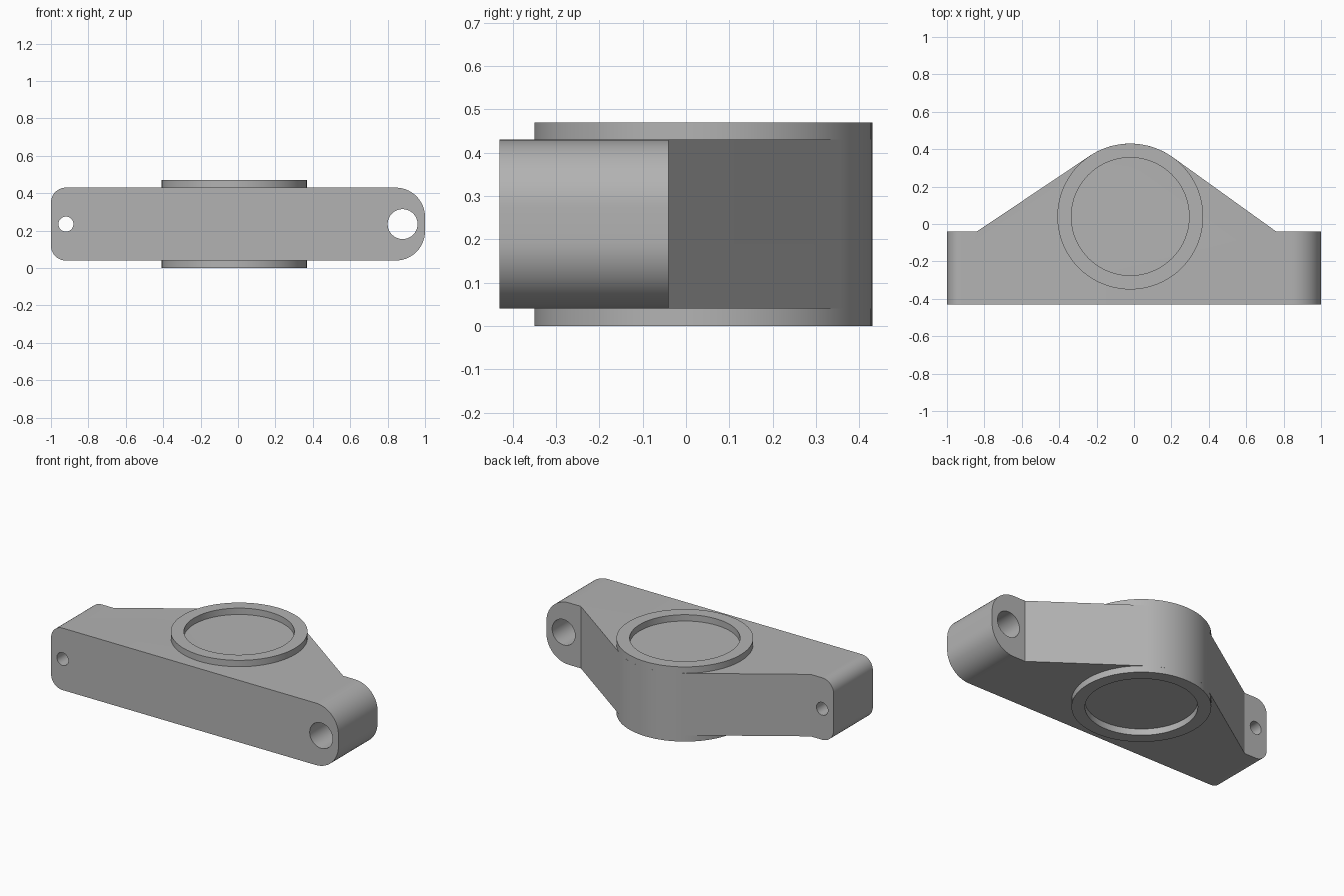
import bpy
import bmesh
from math import cos, sin, acos, atan2, hypot, pi, radians
from mathutils import Vector

if "Cube" in bpy.data.objects:
    bpy.data.objects.remove(bpy.data.objects["Cube"])

# Main dimensions
HUB = Vector((-0.02, 0.04))
HUB_R, RECESS_R = 0.39, 0.315
BOTTOM, TOP, HEIGHT = 0.04, 0.43, 0.47
FRONT, BACK = -0.43, -0.04
MID = (BOTTOM + TOP) / 2

grey = bpy.data.materials.new("plain grey")
grey.use_nodes = True
grey.diffuse_color = (0.45, 0.45, 0.45, 1)
grey.node_tree.nodes["Principled BSDF"].inputs["Base Color"].default_value = grey.diffuse_color


def arc(cx, cy, r, a0, a1, n):
    """Points along an arc, angles in radians."""
    steps = [a0 + (a1 - a0) * i / n for i in range(n + 1)]
    return [(cx + r * cos(a), cy + r * sin(a)) for a in steps]


def prism(name, outline, place, push):
    """Extrude a closed 2D outline; place maps it into space."""
    bm = bmesh.new()
    face = bm.faces.new([bm.verts.new(place(u, v)) for u, v in outline])
    new = bmesh.ops.extrude_face_region(bm, geom=[face])["geom"]
    bmesh.ops.translate(bm, vec=push, verts=[g for g in new if isinstance(g, bmesh.types.BMVert)])
    bmesh.ops.recalc_face_normals(bm, faces=bm.faces)
    return to_object(name, bm)


def to_object(name, bm):
    mesh = bpy.data.meshes.new(name)
    bm.to_mesh(mesh)
    bm.free()
    mesh.materials.append(grey)
    obj = bpy.data.objects.new(name, mesh)
    bpy.context.collection.objects.link(obj)
    return obj


def select(obj):
    bpy.ops.object.select_all(action="DESELECT")
    obj.select_set(True)
    bpy.context.view_layer.objects.active = obj


def combine(obj, tool, operation):
    """Apply a boolean and discard the tool."""
    mod = obj.modifiers.new("cut", "BOOLEAN")
    mod.operation, mod.object, mod.solver = operation, tool, "EXACT"
    select(obj)
    bpy.ops.object.modifier_apply(modifier=mod.name)
    bpy.data.objects.remove(tool)


def smooth(obj):
    select(obj)
    bpy.ops.object.shade_smooth_by_angle(angle=radians(25))


def tangent_angle(x, side):
    """Angle on the hub where a line from (x, BACK) touches it."""
    dx, dy = x - HUB.x, BACK - HUB.y
    return atan2(dy, dx) + side * acos(HUB_R / hypot(dx, dy))


# Arm body: plan outline with flanks tangent to the hub
right_foot, left_foot = -0.84, 0.76
a0 = tangent_angle(left_foot, 1)
a1 = tangent_angle(right_foot, -1) % (2 * pi)
plan = [(-1, FRONT), (1, FRONT), (1, BACK), (left_foot, BACK)]
plan += arc(HUB.x, HUB.y, HUB_R, a0, a1, 28)
plan += [(right_foot, BACK), (-1, BACK)]
body = prism("arm_body", plan, lambda u, v: (u, v, BOTTOM), (0, 0, TOP - BOTTOM))

# Rounded ends, seen from the front
small, large = 0.08, 0.157
ends = []
for cx, cz, r, start in ((1 - large, TOP - large, large, 0),
                         (-1 + small, TOP - small, small, pi / 2),
                         (-1 + small, BOTTOM + small, small, pi),
                         (1 - large, BOTTOM + large, large, 1.5 * pi)):
    ends += arc(cx, cz, r, start, start + pi / 2, 14)
# The envelope overlaps the body by a margin in depth only
combine(body, prism("end_envelope", ends, lambda u, v: (u, -0.6, v), (0, 1.2, 0)), "INTERSECT")

# Bolt holes running front to back
for x, r in ((-0.92, 0.04), (0.88, 0.08)):
    ring = arc(x, MID, r, 0, 2 * pi, 40)[:-1]
    combine(body, prism("hole_cutter", ring, lambda u, v: (u, -0.6, v), (0, 1.2, 0)), "DIFFERENCE")
smooth(body)


# Raised collars above and below the hub
def collar(name, z0, z1):
    bm = bmesh.new()
    n = 80
    section = ((HUB_R, z0), (HUB_R, z1), (RECESS_R, z1), (RECESS_R, z0))
    loops = [[bm.verts.new((x, y, z)) for x, y in arc(HUB.x, HUB.y, r, 0, 2 * pi, n)[:-1]]
             for r, z in section]
    for k, loop in enumerate(loops):
        other = loops[(k + 1) % len(loops)]
        for i in range(n):
            j = (i + 1) % n
            bm.faces.new((loop[i], loop[j], other[j], other[i]))
    bmesh.ops.recalc_face_normals(bm, faces=bm.faces)
    smooth(to_object(name, bm))


collar("top_collar", TOP, HEIGHT)
collar("bottom_collar", 0, BOTTOM)
